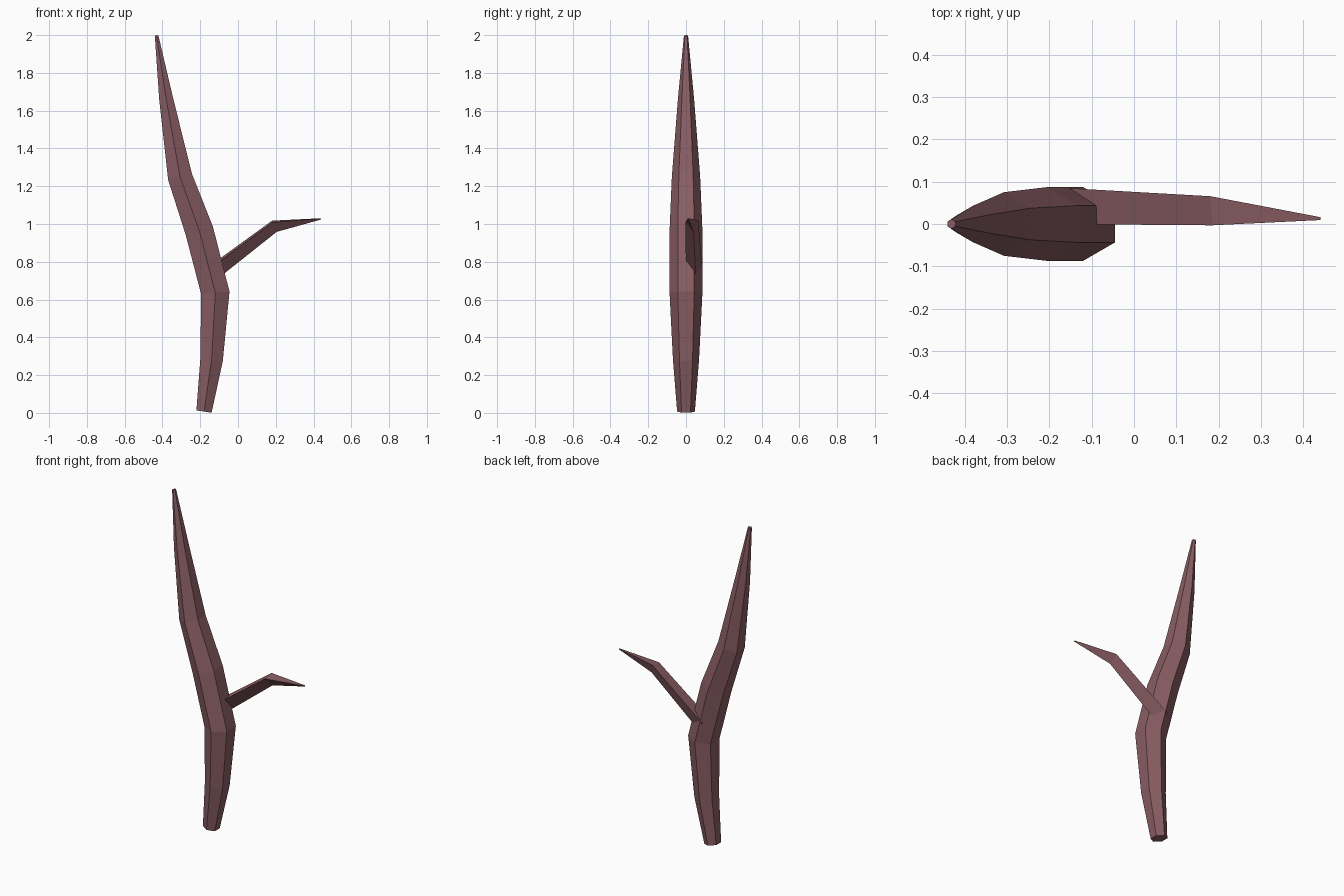
import bpy, bmesh
from math import sin, cos, tau, radians
from mathutils import Vector

cube = bpy.data.objects.get("Cube")
if cube:
    bpy.data.objects.remove(cube, do_unlink=True)

bark = bpy.data.materials.new("dull_red_bark")
bark.use_nodes = True
colour = (0.25, 0.11, 0.125, 1)
bark.diffuse_color = colour
bark.node_tree.nodes["Principled BSDF"].inputs["Base Color"].default_value = colour


def limb(name, sides, turn, stations):
    """Flat-faced tapered tube; each station is (x, y, z, radius)."""
    bm = bmesh.new()
    centres = [Vector(s[:3]) for s in stations]
    last = len(centres) - 1
    rings = []
    for i, c in enumerate(centres):
        # Tilt each ring halfway between its neighbouring segments
        before = (c - centres[max(i - 1, 0)]).normalized()
        after = (centres[min(i + 1, last)] - c).normalized()
        along = before + after
        along.y = 0
        along.normalize()
        across = Vector((0, 1, 0))
        up = along.cross(across) * -1
        r = stations[i][3]
        angles = [turn + tau * k / sides for k in range(sides)]
        rings.append([bm.verts.new(c + r * (cos(a) * up + sin(a) * across))
                      for a in angles])
    for low, high in zip(rings, rings[1:]):
        for k in range(sides):
            n = (k + 1) % sides
            bm.faces.new((low[k], low[n], high[n], high[k]))
    bm.faces.new(rings[0])
    bm.faces.new(rings[-1])
    bmesh.ops.recalc_face_normals(bm, faces=bm.faces)
    mesh = bpy.data.meshes.new(name)
    bm.to_mesh(mesh)
    bm.free()
    mesh.materials.append(bark)
    obj = bpy.data.objects.new(name, mesh)
    bpy.context.collection.objects.link(obj)
    return obj


# Six-sided bent trunk, thickest below the middle
limb("trunk", 6, radians(30), [
    (-0.18, 0, 0.007, 0.047),
    (-0.14, 0, 0.28, 0.069),
    (-0.12, 0, 0.635, 0.087),
    (-0.205, 0, 0.965, 0.087),
    (-0.307, 0, 1.25, 0.075),
    (-0.38, 0, 1.66, 0.043),
    (-0.431, 0, 1.998, 0.011),
])

# Three-sided side branch growing out of the trunk
limb("side_branch", 3, radians(8), [
    (-0.15, 0.046, 0.74, 0.05),
    (0.19, 0.034, 0.995, 0.04),
    (0.44, 0.013, 1.028, 0.004),
])
